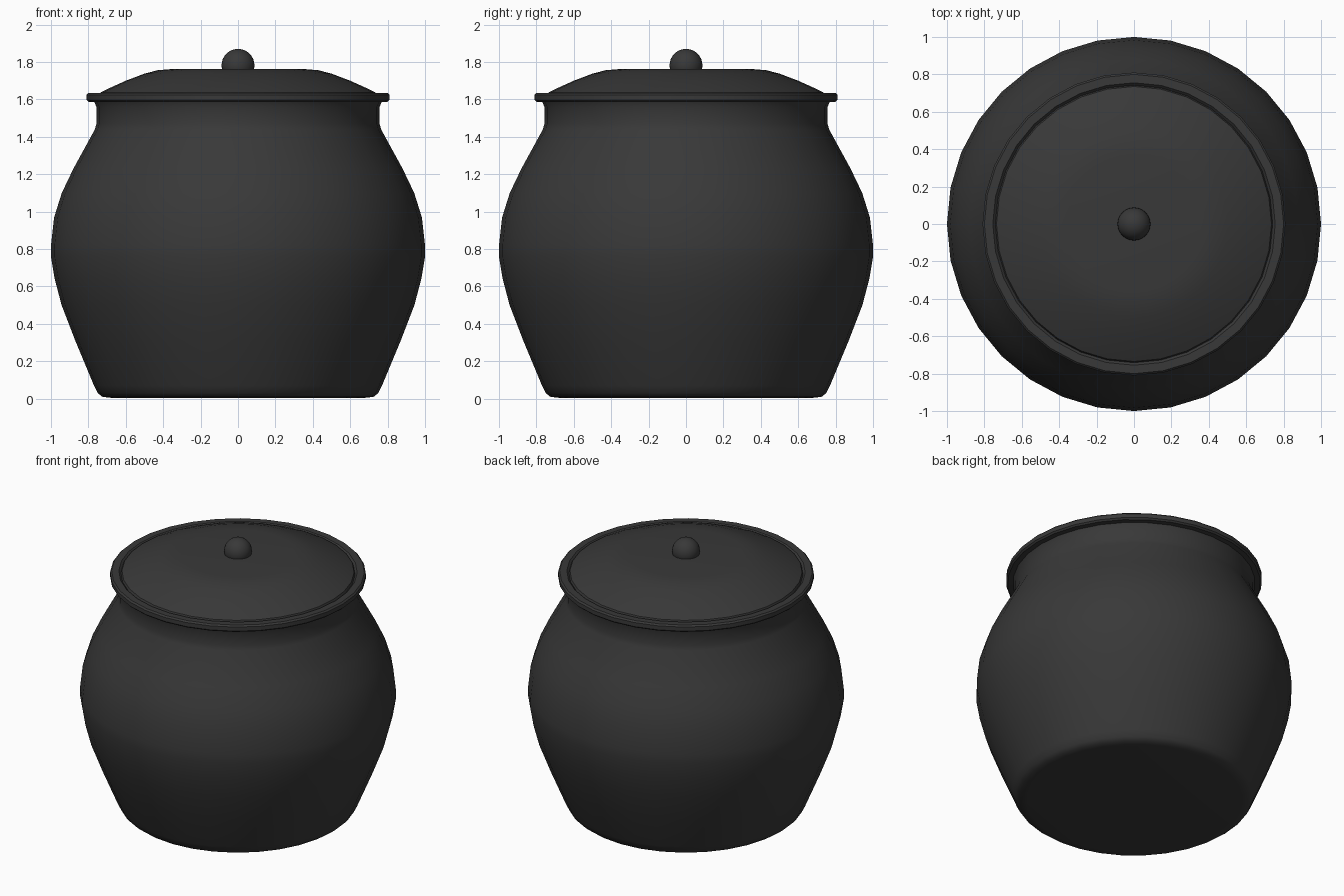
import bpy, bmesh, math

if "Cube" in bpy.data.objects:
    bpy.data.objects.remove(bpy.data.objects["Cube"])

mat = bpy.data.materials.new("dark_iron")
mat.diffuse_color = (0.04, 0.04, 0.04, 1)
mat.use_nodes = True
mat.node_tree.nodes["Principled BSDF"].inputs["Base Color"].default_value = mat.diffuse_color


def lathe(name, profile, sides=32, angle=40):
    """Spin an (r, z) profile around the z axis."""
    bm = bmesh.new()
    verts = [bm.verts.new((r, 0, z)) for r, z in profile]
    edges = [bm.edges.new(p) for p in zip(verts, verts[1:])]
    bmesh.ops.spin(bm, geom=verts + edges, cent=(0, 0, 0), axis=(0, 0, 1),
                   angle=math.tau, steps=sides, use_duplicate=False)
    bmesh.ops.remove_doubles(bm, verts=bm.verts, dist=1e-4)
    bmesh.ops.recalc_face_normals(bm, faces=bm.faces)
    mesh = bpy.data.meshes.new(name)
    bm.to_mesh(mesh)
    bm.free()
    mesh.materials.append(mat)
    ob = bpy.data.objects.new(name, mesh)
    bpy.context.collection.objects.link(ob)
    bpy.ops.object.select_all(action='DESELECT')
    ob.select_set(True)
    bpy.context.view_layer.objects.active = ob
    bpy.ops.object.shade_smooth_by_angle(angle=math.radians(angle))
    return ob


# Pot: base, belly, neck, rolled rim, then the inner wall
outer = [(0, 0.005), (0.68, 0.005), (0.725, 0.01), (0.75, 0.03), (0.77, 0.07),
         (0.87, 0.31), (0.943, 0.5), (0.98, 0.64), (1.0, 0.76), (1.0, 0.82),
         (0.983, 0.97), (0.942, 1.1), (0.88, 1.23), (0.765, 1.44),
         (0.757, 1.47), (0.757, 1.56), (0.767, 1.585)]
rim = [(0.8, 1.587), (0.81, 1.597), (0.81, 1.625), (0.8, 1.635), (0.755, 1.635),
       (0.745, 1.625)]
inner = [(0.7, 1.57), (0.7, 1.45), (0.88, 1.1), (0.94, 0.8), (0.88, 0.5),
         (0.7, 0.08), (0, 0.06)]
pot = lathe("pot_body", outer + rim + inner)

# Domed lid with a flat crown
lid = lathe("lid", [(0, 1.762), (0.36, 1.762), (0.43, 1.756), (0.5, 1.738),
                    (0.6, 1.7), (0.7, 1.655), (0.735, 1.637), (0.742, 1.62),
                    (0.73, 1.605), (0.6, 1.65), (0.36, 1.71), (0, 1.71)])

# Ball knob
knob = lathe("lid_knob", [(0.088 * math.sin(math.pi * i / 16),
                           1.782 - 0.088 * math.cos(math.pi * i / 16))
                          for i in range(17)])
